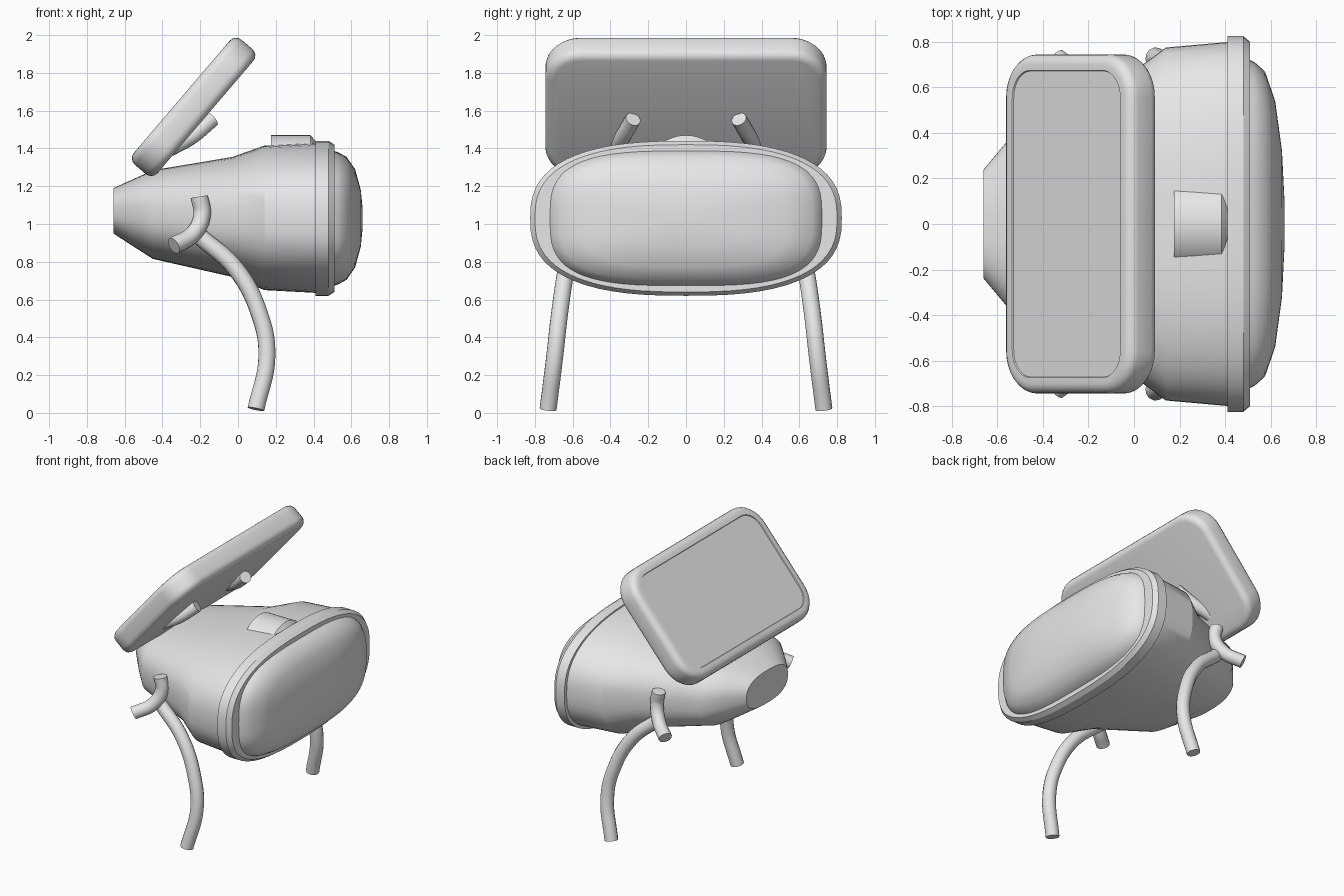
import bpy, bmesh, math
from mathutils import Matrix, Vector

if "Cube" in bpy.data.objects:
    bpy.data.objects.remove(bpy.data.objects["Cube"], do_unlink=True)

grey = bpy.data.materials.new("light_grey")
grey.use_nodes = True
grey.diffuse_color = (0.8, 0.8, 0.8, 1)
grey.node_tree.nodes["Principled BSDF"].inputs["Base Color"].default_value = (0.8, 0.8, 0.8, 1)


def finish(obj, angle=30):
    """Assign the material and smooth all but the sharp edges."""
    obj.data.materials.clear()
    obj.data.materials.append(grey)
    bpy.ops.object.select_all(action="DESELECT")
    obj.select_set(True)
    bpy.context.view_layer.objects.active = obj
    bpy.ops.object.shade_smooth_by_angle(angle=math.radians(angle))


def mesh_object(name, bm, angle=30):
    bmesh.ops.recalc_face_normals(bm, faces=bm.faces)
    mesh = bpy.data.meshes.new(name)
    bm.to_mesh(mesh)
    bm.free()
    obj = bpy.data.objects.new(name, mesh)
    bpy.context.collection.objects.link(obj)
    finish(obj, angle)
    return obj


def loft(name, stations, power, sides=64, angle=30):
    """Superellipse sections along x; each station is (x, half width, low z, high z)."""
    bm = bmesh.new()
    rings = []
    for x, half, low, high in stations:
        ring = []
        for i in range(sides):
            t = math.tau * i / sides
            c, s = math.cos(t), math.sin(t)
            y = math.copysign(abs(c) ** (2 / power), c) * half
            z = math.copysign(abs(s) ** (2 / power), s) * (high - low) / 2
            ring.append(bm.verts.new((x, y, z + (low + high) / 2)))
        rings.append(ring)
    for a, b in zip(rings, rings[1:]):
        for i in range(sides):
            j = (i + 1) % sides
            bm.faces.new((a[i], a[j], b[j], b[i]))
    bm.faces.new(rings[0])
    bm.faces.new(rings[-1])
    return mesh_object(name, bm, angle)


def tube(name, points, radius):
    """Round bar following a smooth path."""
    curve = bpy.data.curves.new(name, "CURVE")
    curve.dimensions = "3D"
    curve.bevel_depth = radius
    curve.bevel_resolution = 4
    curve.resolution_u = 8
    curve.use_fill_caps = True
    spline = curve.splines.new("BEZIER")
    spline.bezier_points.add(len(points) - 1)
    for p, co in zip(spline.bezier_points, points):
        p.co = co
        p.handle_left_type = p.handle_right_type = "AUTO"
    obj = bpy.data.objects.new(name, curve)
    bpy.context.collection.objects.link(obj)
    bpy.ops.object.select_all(action="DESELECT")
    obj.select_set(True)
    bpy.context.view_layer.objects.active = obj
    bpy.ops.object.convert(target="MESH")
    finish(bpy.context.view_layer.objects.active, 40)


# Tapering body shell
loft("body", [(-0.66, 0.24, 0.95, 1.19), (-0.56, 0.36, 0.885, 1.235),
              (-0.45, 0.48, 0.815, 1.285), (-0.03, 0.65, 0.72, 1.355),
              (0.14, 0.775, 0.65, 1.415), (0.42, 0.80, 0.635, 1.43)], 2.6)

# Rim around the window
loft("rim", [(0.41, 0.825, 0.62, 1.44), (0.48, 0.825, 0.62, 1.44),
             (0.51, 0.80, 0.64, 1.42)], 2.6)

# Domed window
loft("window", [(0.50, 0.725, 0.67, 1.39), (0.53, 0.71, 0.68, 1.38),
                (0.575, 0.67, 0.705, 1.355), (0.62, 0.54, 0.77, 1.29),
                (0.65, 0.32, 0.88, 1.18), (0.66, 0.12, 0.98, 1.08)], 3.2, angle=40)

# Round knob half sunk into the top
loft("top_knob", [(0.175, 0.22, 1.03, 1.47), (0.385, 0.22, 1.03, 1.47),
                  (0.41, 0.19, 1.06, 1.44)], 2)

# Tilted lid: rounded slab with a shallow recessed panel
bm = bmesh.new()
bmesh.ops.create_cube(bm, size=1)
bmesh.ops.scale(bm, vec=(0.87, 1.49, 0.165), verts=bm.verts)
upright = [e for e in bm.edges if abs(e.verts[0].co.z - e.verts[1].co.z) > 0.1]
bmesh.ops.bevel(bm, geom=upright, offset=0.19, segments=8, profile=0.5, affect="EDGES")
flat = [e for e in bm.edges if abs(e.verts[0].co.z - e.verts[1].co.z) < 0.01]
bmesh.ops.bevel(bm, geom=flat, offset=0.045, segments=4, profile=0.5, affect="EDGES")
top = max(bm.faces, key=lambda f: f.calc_center_median().z + f.calc_area())
bmesh.ops.inset_region(bm, faces=[top], thickness=0.025)
bmesh.ops.inset_region(bm, faces=[top], thickness=0.003, depth=-0.006)
bm.transform(Matrix.Translation((-0.235, 0, 1.62)) @ Matrix.Rotation(math.radians(-49.5), 4, "Y"))
mesh_object("lid", bm)

# Paired legs, side arms and lid pegs
for side, s in (("left", 1), ("right", -1)):
    tube(side + "_leg", [(-0.21, s * 0.60, 0.94), (-0.01, s * 0.635, 0.76),
                         (0.115, s * 0.67, 0.52), (0.153, s * 0.695, 0.30),
                         (0.095, s * 0.73, 0.02)], 0.046)
    tube(side + "_arm", [(-0.205, s * 0.61, 1.145), (-0.19, s * 0.61, 1.05),
                         (-0.235, s * 0.65, 0.95), (-0.34, s * 0.725, 0.885)], 0.046)
    tube(side + "_lid_peg", [(-0.36, s * 0.37, 1.40), (-0.25, s * 0.335, 1.46),
                             (-0.135, s * 0.28, 1.555)], 0.042)
